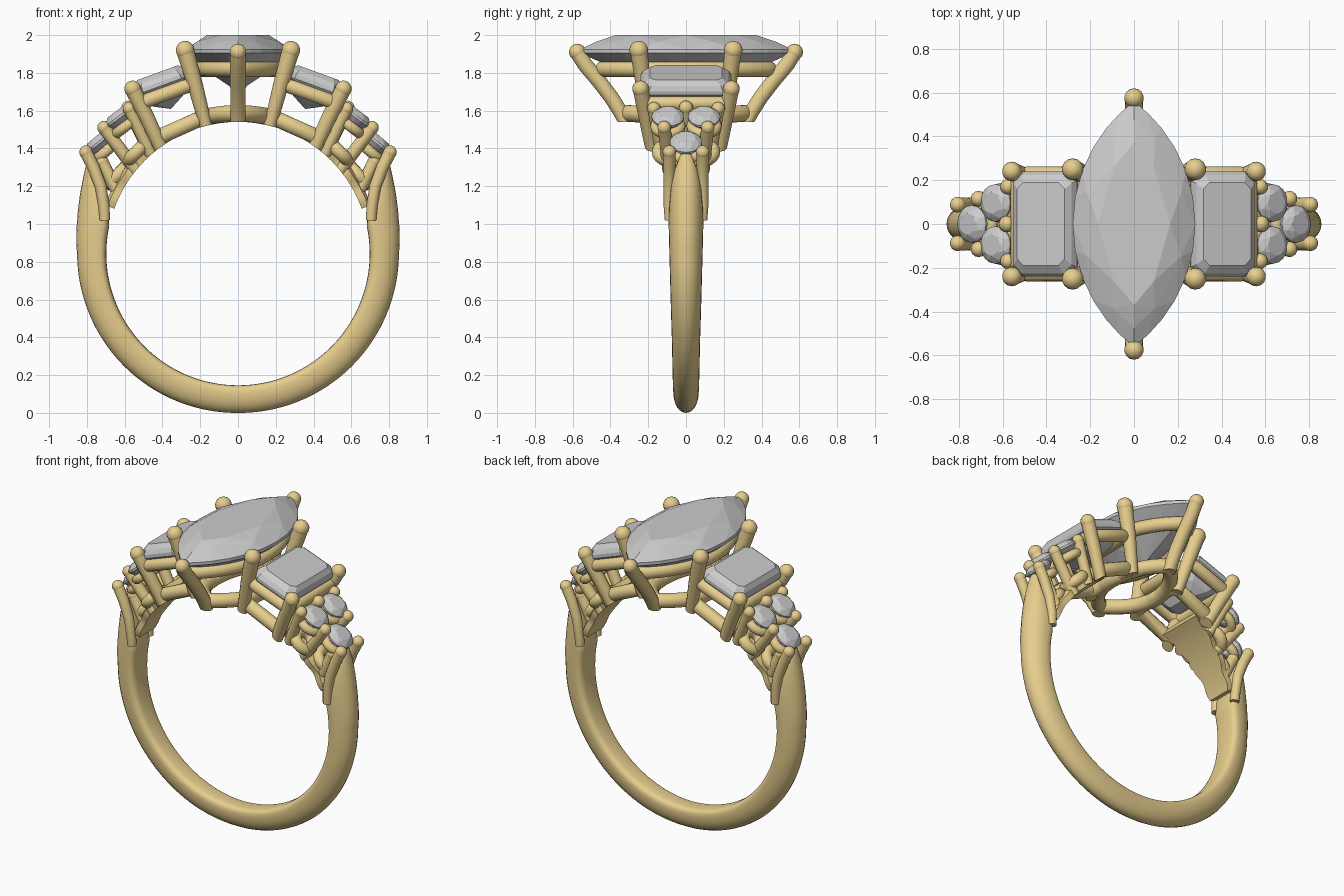
import bpy, bmesh
from math import sin, cos, pi, radians, hypot, sqrt
from mathutils import Vector, Matrix

if "Cube" in bpy.data.objects:
    bpy.data.objects.remove(bpy.data.objects["Cube"])

CZ, RI = 0.843, 0.697          # finger hole centre height and radius
gold = bpy.data.materials.new("gold")
gold.diffuse_color = (0.80, 0.62, 0.27, 1)
gold.use_nodes = True
gold.node_tree.nodes["Principled BSDF"].inputs["Base Color"].default_value = gold.diffuse_color


def polar(deg, r, y=0.0):
    a = radians(deg)
    return Vector((r * cos(a), y, CZ + r * sin(a)))


def frame(x, y, z, tilt):
    return Matrix.Translation((x, y, z)) @ Matrix.Rotation(radians(tilt), 4, 'Y')


def emit(name, bm, metal=True, mirror=""):
    if metal:                   # keep the finger hole clear
        for v in bm.verts:
            d = hypot(v.co.x, v.co.z - CZ)
            if 0.3 < d < RI:
                v.co.x *= RI / d
                v.co.z = CZ + (v.co.z - CZ) * RI / d
    bmesh.ops.recalc_face_normals(bm, faces=bm.faces)
    me = bpy.data.meshes.new(name)
    bm.to_mesh(me)
    bm.free()
    ob = bpy.data.objects.new(name, me)
    bpy.context.collection.objects.link(ob)
    if metal:
        me.materials.append(gold)
        bpy.ops.object.select_all(action='DESELECT')
        bpy.context.view_layer.objects.active = ob
        ob.select_set(True)
        bpy.ops.object.shade_smooth_by_angle(angle=radians(40))
    if mirror:
        m = ob.modifiers.new("mirror", 'MIRROR')
        m.use_axis = ["x" in mirror, "y" in mirror, False]
        m.use_mirror_merge = False
    return ob


def loft(bm, rings, closed=False):
    vs = [[bm.verts.new(p) for p in r] for r in rings]
    n = len(vs[0])
    for i in range(len(vs) if closed else len(vs) - 1):
        a, b = vs[i], vs[(i + 1) % len(vs)]
        for k in range(n):
            bm.faces.new((a[k], a[(k + 1) % n], b[(k + 1) % n], b[k]))
    if not closed:
        bm.faces.new(vs[0])
        bm.faces.new(vs[-1])


def tube(name, pts, r0, r1=None, closed=False, mirror="", n=14):
    """Round wire; open wires get a ball at their first point (prong tip)."""
    r1 = r0 if r1 is None else r1
    pts = [Vector(p) for p in pts]
    m, ref, rings = len(pts), Vector((0, 0, 1) if closed else (0, 1, 0)), []
    for i, p in enumerate(pts):
        if closed:
            t = pts[(i + 1) % m] - pts[i - 1]
        else:
            t = pts[min(i + 1, m - 1)] - pts[max(i - 1, 0)]
        t.normalize()
        u = t.cross(ref).normalized()
        w = u.cross(t)
        r = r0 + (r1 - r0) * i / (m - 1)
        rings.append([p + r * (cos(2 * pi * k / n) * u + sin(2 * pi * k / n) * w) for k in range(n)])
    bm = bmesh.new()
    loft(bm, rings, closed)
    if not closed:
        bmesh.ops.create_uvsphere(bm, u_segments=14, v_segments=10, radius=r0 * 1.06,
                                  matrix=Matrix.Translation(pts[0]))
    emit(name, bm, True, mirror)


def gem(name, layers, mat, mirror=""):
    """Faceted stone: convex hull of stacked outlines."""
    bm = bmesh.new()
    for layer in layers:
        for p in layer:
            bm.verts.new(mat @ Vector(p))
    res = bmesh.ops.convex_hull(bm, input=bm.verts)
    junk = {v for v in res["geom_interior"] + res["geom_unused"] if isinstance(v, bmesh.types.BMVert)}
    bmesh.ops.delete(bm, geom=list(junk), context='VERTS')
    bmesh.ops.dissolve_limit(bm, angle_limit=radians(1), verts=bm.verts, edges=bm.edges)
    emit(name, bm, False, mirror)


def marquise(w, l, n, z=0.0):
    """Pointed oval from two arcs, n points per side."""
    R = (l * l + w * w) / (2 * w)
    out = []
    for s in (1, -1):
        for i in range(n):
            y = s * l * cos(pi * i / n)
            out.append((s * (sqrt(max(R * R - y * y, 0)) - R + w), y, z))
    return out


def octagon(a, b, c, z):
    return [(sx * x, sy * y, z) for sx in (1, -1) for sy in (1, -1) for x, y in ((a, b - c), (a - c, b))]


def circle(r, n, z, off=0.0):
    return [(r * cos(2 * pi * (i + off) / n), r * sin(2 * pi * (i + off) / n), z) for i in range(n)]


def rounded_rect(a, b, c):
    return [(a, -b + c), (a, b - c), (a - c * .3, b - c * .3), (a - c, b), (-a + c, b), (-a + c * .3, b - c * .3),
            (-a, b - c), (-a, -b + c), (-a + c * .3, -b + c * .3), (-a + c, -b), (a - c, -b), (a - c * .3, -b + c * .3)]


def lerp(keys, x):
    for (x0, *a), (x1, *b) in zip(keys, keys[1:]):
        if x <= x1:
            f = max(0, (x - x0) / (x1 - x0))
            return [p + (q - p) * f for p, q in zip(a, b)]
    return keys[-1][1:]


# Shank: (angle, inner radius, outer radius, half width)
keys = [(-90, RI, .843, .066), (-40, RI, .848, .074), (0, RI, .852, .088), (12, RI, .87, .092),
        (18, .72, .885, .09), (25, .79, .908, .08), (30, .86, .93, .06), (34, .92, .95, .03)]
bm, rings = bmesh.new(), []
for i in range(125):
    a = -214 + 248 * i / 124
    ri, ro, w = lerp(keys, a if a >= -90 else -180 - a)
    e = ri + (ro - ri) * .3
    ring = []
    for k in range(24):
        c, s = cos(2 * pi * k / 24), sin(2 * pi * k / 24)
        if s < 0:               # flatter comfort-fit inside
            c, s = (abs(c) ** .5) * (1 if c > 0 else -1), -abs(s) ** .7
        ring.append(polar(a, e + s * ((ro - e) if s > 0 else (e - ri)), w * c))
    rings.append(ring)
loft(bm, rings)
emit("shank", bm)

# Centre stone with its upper rail and curved base rail
gem("centre_stone", [marquise(.165, .37, 4, 2.0), marquise(.235, .475, 5, 1.965), marquise(.28, .56, 14, 1.925),
                     marquise(.28, .56, 14, 1.905), marquise(.15, .30, 4, 1.80), [(0, .1, 1.70), (0, -.1, 1.70)]],
    Matrix())
tube("centre_upper_rail", marquise(.205, .44, 16, 1.82), .042, closed=True)
tube("centre_base_rail", [(x, y, CZ + sqrt(.742 ** 2 - x * x)) for x, y, _ in marquise(.17, .31, 16)],
     .045, closed=True)

# Centre prongs
tube("centre_tip_prong", [(0, .575, 1.91), (0, .535, 1.845), (0, .46, 1.755), (0, .395, 1.67),
                          (0, .345, 1.59), (0, .325, 1.535)], .042, .04, mirror="y")
tube("centre_side_prong", [(.28, .25, 1.92), (.225, .225, 1.73), (.17, .19, 1.52)], .047, .034, mirror="xy")

# Step-cut side stone and its basket
F = frame(.405, 0, 1.745, 20)
gem("side_stone", [octagon(.115, .19, .03, .06), octagon(.14, .225, .04, .035), octagon(.152, .24, .045, .01),
                   octagon(.152, .24, .045, -.012), octagon(.085, .16, .03, -.10),
                   [(0, .09, -.145), (0, -.09, -.145)]], F, "x")
tube("side_upper_rail", [F @ Vector((x, y, -.06)) for x, y in rounded_rect(.15, .225, .04)],
     .038, closed=True, mirror="x")
tube("side_base_rail", [polar(66 - x * 75, .742, y) for x, y in rounded_rect(.15, .175, .04)],
     .042, closed=True, mirror="x")
tube("side_outer_prong", [(.558, .24, 1.715), (.48, .21, 1.56), (.405, .18, 1.40)], .042, .038, mirror="xy")

# Small round stones with stacked seat rings
for name, x, y, z, t, mir in (("upper_accent", .63, .096, 1.565, 37, "xy"), ("lower_accent", .738, 0, 1.43, 40, "x")):
    M = frame(x, y, z, t)
    gem(name + "_stone", [circle(.05, 8, .035), circle(.072, 8, .022, .5), circle(.086, 16, .006),
                          circle(.086, 16, -.006), circle(.045, 8, -.045), [(0, 0, -.07)]], M, mir)
    tube(name + "_seat", [M @ Vector(p) for p in circle(.066, 20, -.06)], .028, closed=True, mirror=mir)
    B = frame(*polar(33 if y == 0 else 45, .76, y * .9), t + 8)
    tube(name + "_lower_ring", [B @ Vector(p) for p in circle(.06, 20, 0)], .035, closed=True, mirror=mir)

# Accent prongs
tube("accent_top_prong", [(.58, 0, 1.615), (.46, 0, 1.37)], .036, .034, mirror="x")
tube("accent_corner_prong", [(.575, .17, 1.61), (.46, .13, 1.37)], .034, .032, mirror="xy")
tube("accent_middle_prong", [(.71, .115, 1.51), (.535, .09, 1.28)], .034, .036, mirror="xy")
tube("accent_end_prong", [(.805, .088, 1.38), (.765, .088, 1.30), (.727, .09, 1.20), (.71, .09, 1.10),
                          (.705, .085, 1.02)], .034, .028, mirror="xy")
tube("accent_inner_strut", [(.72, .05, 1.33), (.63, .05, 1.16)], .034, .036, mirror="xy")

# Curved plate under the accents, following the finger hole
bm, rings = bmesh.new(), []
for i in range(17):
    f = i / 16
    a, w = 20 + 40 * f, .08 + .07 * f + .008 * sin(f * 20)
    rings.append([polar(a, RI, -w), polar(a, RI, w), polar(a, .735, w), polar(a, .75, w - .03),
                  polar(a, .75, -w + .03), polar(a, .735, -w)])
loft(bm, rings)
emit("accent_base_plate", bm, True, "x")
